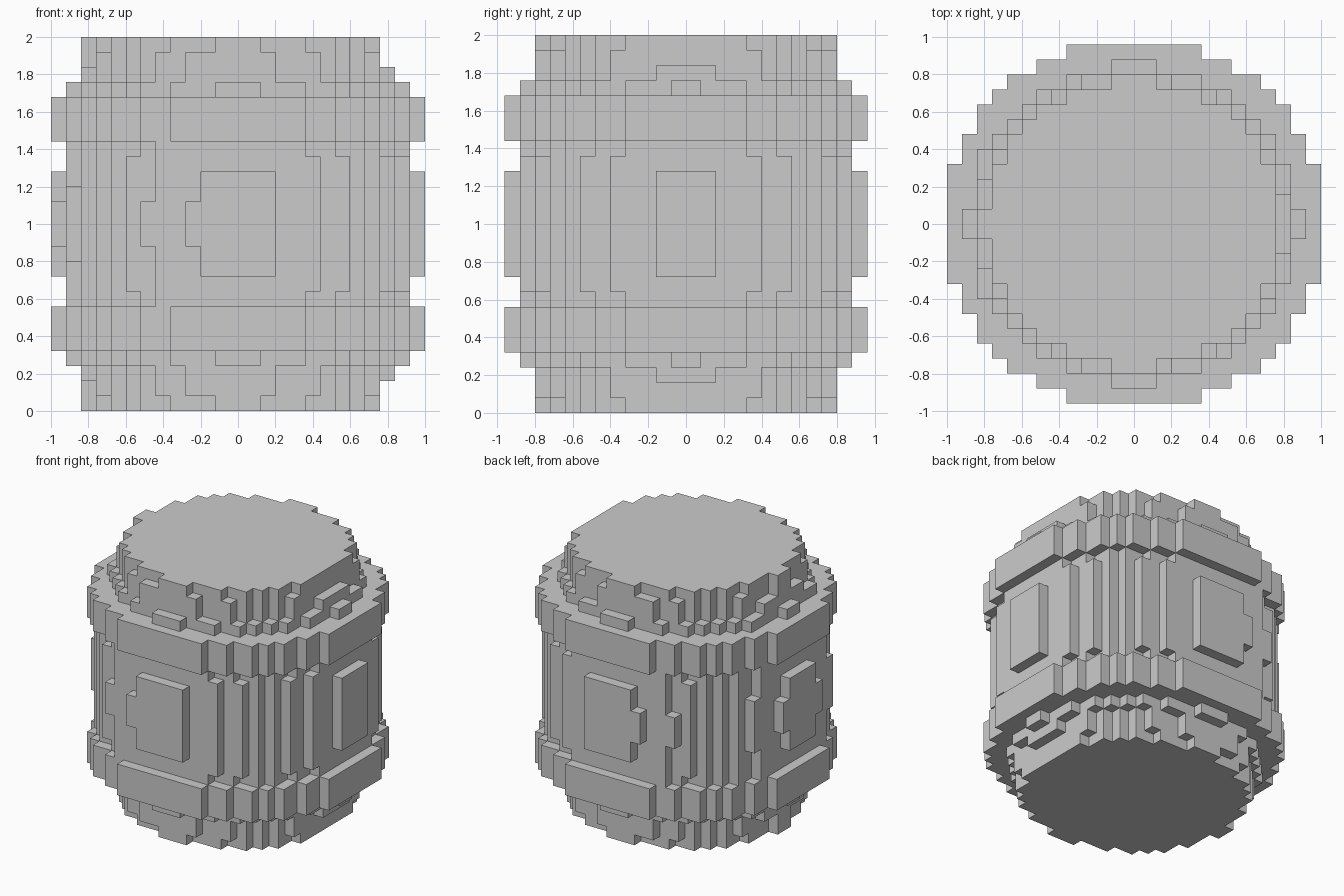
import bpy, bmesh

if "Cube" in bpy.data.objects:
    bpy.data.objects.remove(bpy.data.objects["Cube"])

S = 0.08      # block size
CX = -0.003   # slight sideways offset of the staves

# Superellipse section per layer, floor to mid-height: (level, power, y weight)
end_cap = [(0.6416, 2.0, 1.09), (0.6165, 2.2, 1.05), (0.6878, 2.0, 1.09), (0.783, 2.0, 1.09)]
hoop = [(1.04, 2.0, 1.0725)] * 3
belly = [(lvl, 2.15, 1.08) for lvl in (0.8815, 0.90, 0.935, 0.94, 0.949, 0.949)]
half = end_cap + hoop + belly
layers = half + half[-2::-1]


def filled(layer, i, j):
    level, p, k = layer
    x, y = abs(i * S - CX), abs((j + 0.5) * S)
    return x ** p + k * y ** p < level


blocks = {(i, j, n) for n, layer in enumerate(layers)
          for i in range(-13, 14) for j in range(-13, 13) if filled(layer, i, j)}

# Blocky barrel: keep only the outer faces of the blocks
bm = bmesh.new()
verts = {}


def vert(c):
    if c not in verts:
        verts[c] = bm.verts.new(((c[0] - 0.5) * S, c[1] * S, c[2] * S))
    return verts[c]


for b in sorted(blocks):
    for axis in range(3):
        u, v = (axis + 1) % 3, (axis + 2) % 3
        for side in (0, 1):
            near = list(b)
            near[axis] += 2 * side - 1
            if tuple(near) in blocks:
                continue
            ring = []
            for du, dv in ((0, 0), (1, 0), (1, 1), (0, 1)):
                c = list(b)
                c[axis] += side
                c[u] += du
                c[v] += dv
                ring.append(vert(tuple(c)))
            bm.faces.new(ring if side else ring[::-1])

mesh = bpy.data.meshes.new("barrel")
bm.to_mesh(mesh)
bm.free()
barrel = bpy.data.objects.new("barrel", mesh)
bpy.context.collection.objects.link(barrel)
